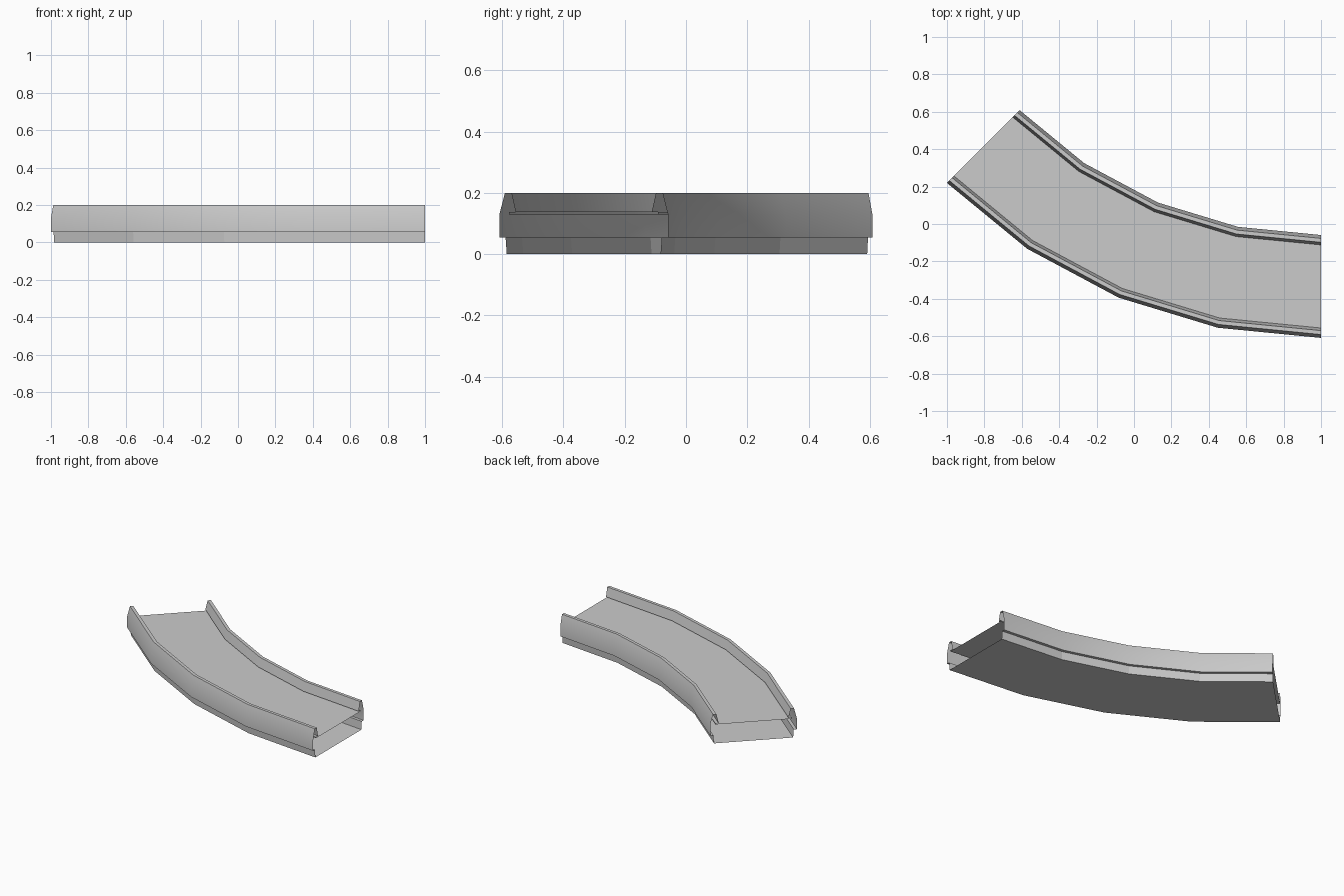
import bpy, bmesh
from math import sin, cos, radians

if "Cube" in bpy.data.objects:
    bpy.data.objects.remove(bpy.data.objects["Cube"])

# Curved track: a profile swept through 45 degrees in 4 straight segments
CX, CY = 1.0, 2.2195      # arc centre
RADIUS = 2.5535           # radius of the track centre line
SEGMENTS, SWEEP = 4, radians(45)


def sweep(name, profile, smooth=False):
    """Sweep an open (offset, height) profile along the arc, ends left open."""
    bm = bmesh.new()
    rings = []
    for i in range(SEGMENTS + 1):
        a = SWEEP * i / SEGMENTS
        rings.append([bm.verts.new((CX - (RADIUS + u) * sin(a),
                                    CY - (RADIUS + u) * cos(a), z))
                      for u, z in profile])
    for r0, r1 in zip(rings, rings[1:]):
        for j in range(len(profile) - 1):
            bm.faces.new((r0[j], r0[j + 1], r1[j + 1], r1[j]))
    mesh = bpy.data.meshes.new(name)
    bm.to_mesh(mesh)
    bm.free()
    obj = bpy.data.objects.new(name, mesh)
    bpy.context.collection.objects.link(obj)
    if smooth:
        bpy.ops.object.select_all(action='DESELECT')
        bpy.context.view_layer.objects.active = obj
        obj.select_set(True)
        bpy.ops.object.shade_smooth_by_angle(angle=radians(25))
    return obj


# Recessed base: underside and low side walls
sweep("track_base", [(-0.255, 0.055), (-0.251, 0), (0.251, 0), (0.255, 0.055)])

# Running surface
sweep("track_deck", [(0.243, 0.13), (-0.243, 0.13)])

# Guard rails: ledge, outer wall, tapered top, inner wall and undercut lip
rail = [(0.255, 0.055), (0.275, 0.055), (0.275, 0.13), (0.257, 0.2),
        (0.236, 0.2), (0.222, 0.137), (0.243, 0.137), (0.243, 0.13)]
sweep("outer_guard_rail", rail, smooth=True)
sweep("inner_guard_rail", [(-u, z) for u, z in reversed(rail)], smooth=True)
